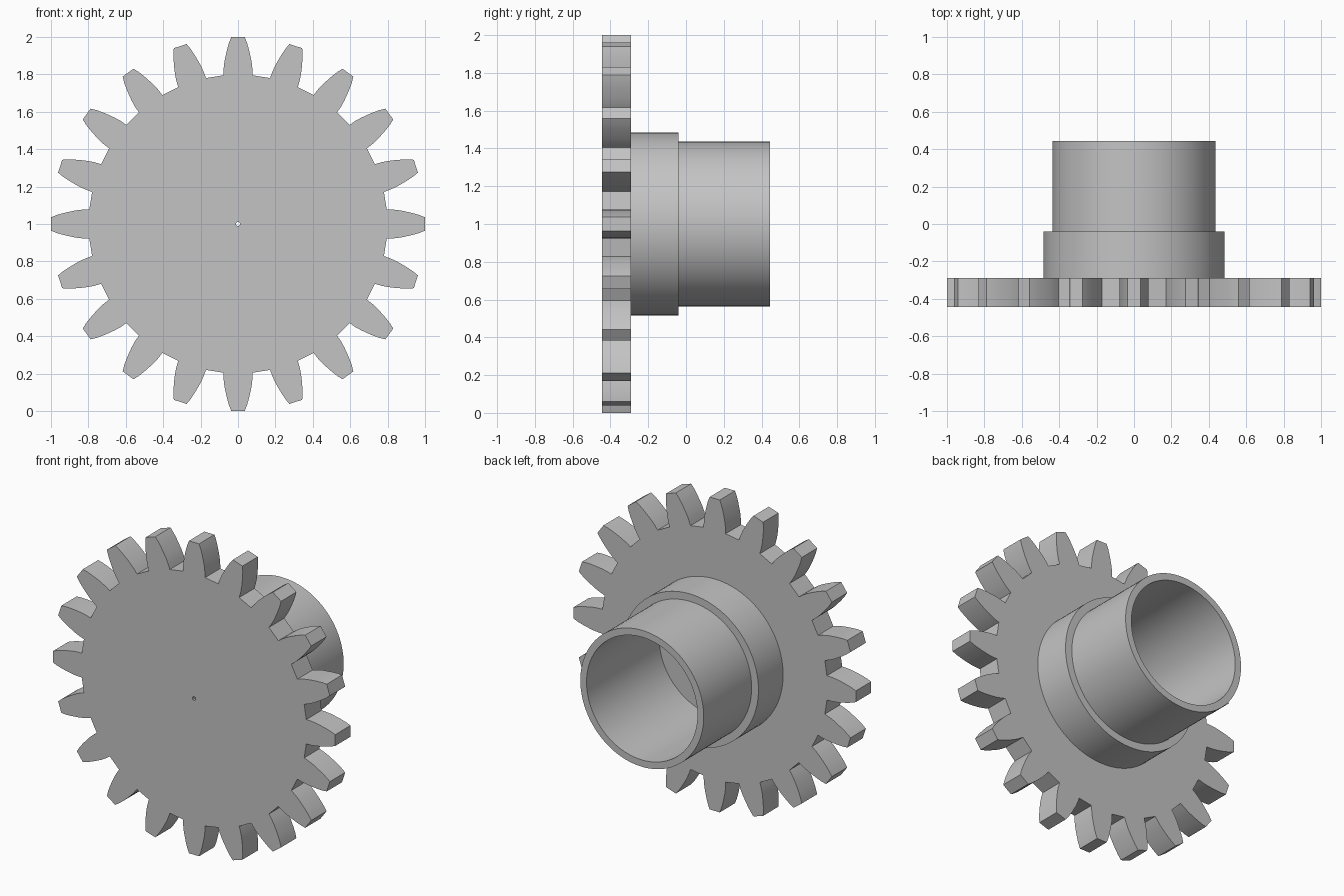
import bpy, bmesh, math
from mathutils import Vector, Matrix

cube = bpy.data.objects.get("Cube")
if cube:
    bpy.data.objects.remove(cube)

TEETH = 20
CENTRE_Z = 1.0
PLATE_FRONT, PLATE_BACK = -0.445, -0.29

grey = bpy.data.materials.new("plain grey")
grey.use_nodes = True
colour = (0.55, 0.55, 0.55, 1)
grey.diffuse_color = colour
grey.node_tree.nodes["Principled BSDF"].inputs["Base Color"].default_value = colour


def finish(bm, name):
    """Turn a bmesh into a smooth-by-angle object raised to the gear axis."""
    bmesh.ops.recalc_face_normals(bm, faces=bm.faces[:])
    mesh = bpy.data.meshes.new(name)
    bm.to_mesh(mesh)
    bm.free()
    obj = bpy.data.objects.new(name, mesh)
    obj.location.z = CENTRE_Z
    mesh.materials.append(grey)
    bpy.context.collection.objects.link(obj)
    bpy.ops.object.select_all(action='DESELECT')
    obj.select_set(True)
    bpy.context.view_layer.objects.active = obj
    bpy.ops.object.shade_smooth_by_angle(angle=math.radians(30))
    return obj


def add_loop(bm, points):
    verts = [bm.verts.new(p) for p in points]
    return [bm.edges.new((v, verts[i - 1])) for i, v in enumerate(verts)]


# Toothed plate: one curved tooth flank, mirrored and repeated around the axis
flank = [(0.078, 0.795), (0.077, 0.83), (0.073, 0.865), (0.066, 0.90),
         (0.058, 0.935), (0.048, 0.97), (0.036, 1.0)]
tooth = [(-x, z) for x, z in flank] + flank[::-1]
outline = []
for i in range(TEETH):
    turn = Matrix.Rotation(math.tau * i / TEETH, 3, 'Y')
    outline += [turn @ Vector((x, PLATE_FRONT, z)) for x, z in tooth]
pinhole = [(0.012 * math.cos(math.tau * i / 8), PLATE_FRONT,
            0.012 * math.sin(math.tau * i / 8)) for i in range(8)]

bm = bmesh.new()
edges = add_loop(bm, outline) + add_loop(bm, pinhole)
bmesh.ops.triangle_fill(bm, edges=edges, use_beauty=True)
front = bm.faces[:]
extruded = bmesh.ops.extrude_face_region(bm, geom=front, use_keep_orig=True)
moved = [g for g in extruded["geom"] if isinstance(g, bmesh.types.BMVert)]
bmesh.ops.translate(bm, verts=moved, vec=(0, PLATE_BACK - PLATE_FRONT, 0))
finish(bm, "toothed_plate")

# Hollow stepped hub: closed wall section turned around the axis
section = [(0.485, -0.30), (0.485, -0.04), (0.437, -0.04),
           (0.437, 0.445), (0.393, 0.445), (0.393, -0.30)]
bm = bmesh.new()
ring = add_loop(bm, [(r, y, 0) for r, y in section])
bmesh.ops.spin(bm, geom=bm.verts[:] + ring, cent=(0, 0, 0), axis=(0, 1, 0),
               angle=math.tau, steps=96, use_merge=True)
bmesh.ops.remove_doubles(bm, verts=bm.verts[:], dist=0.0001)
finish(bm, "stepped_hub")
